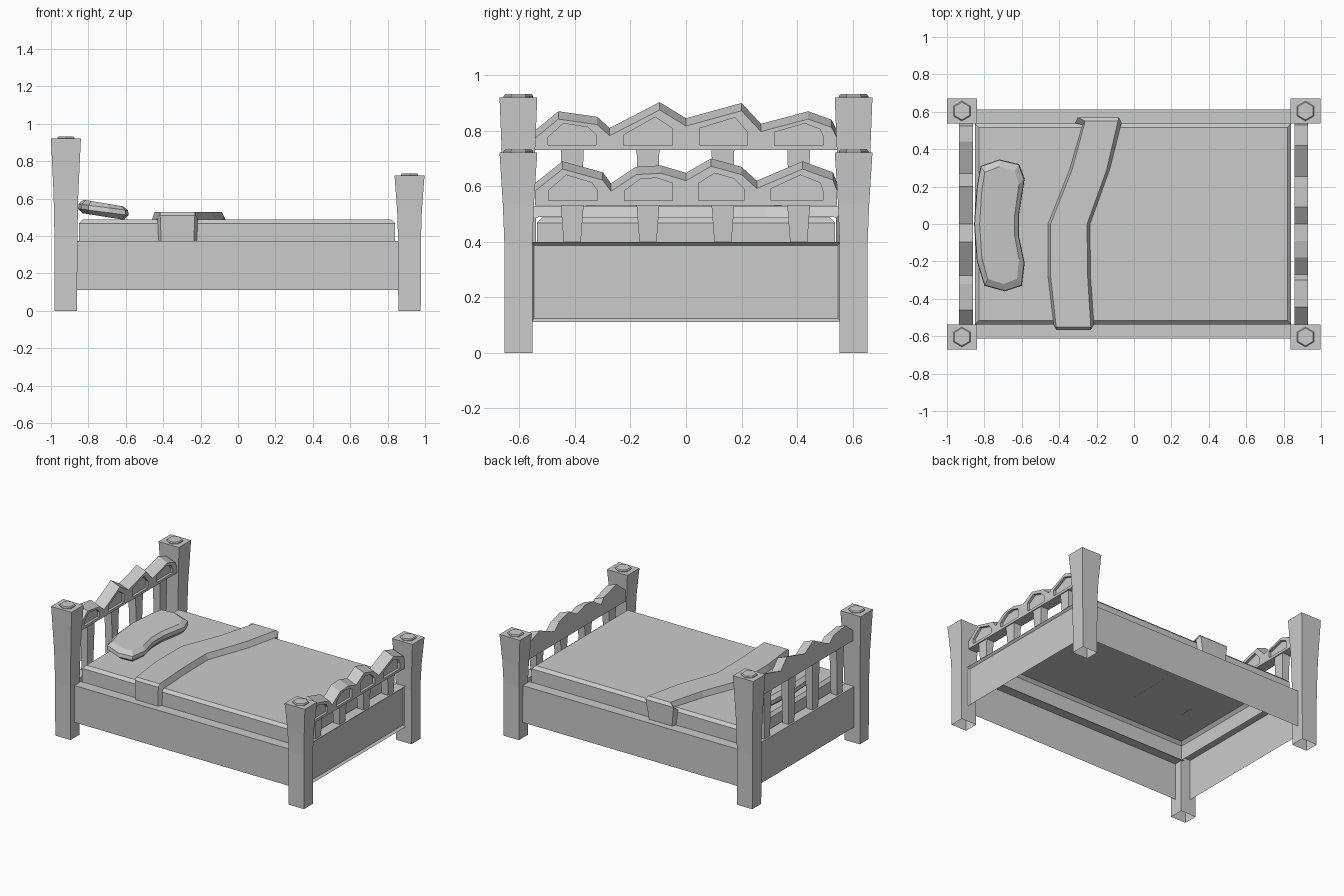
import bpy, bmesh, math

if "Cube" in bpy.data.objects:
    bpy.data.objects.remove(bpy.data.objects["Cube"])


def make(name, verts, faces, fix=True):
    me = bpy.data.meshes.new(name)
    me.from_pydata(verts, [], faces)
    ob = bpy.data.objects.new(name, me)
    bpy.context.collection.objects.link(ob)
    if fix:
        bm = bmesh.new()
        bm.from_mesh(me)
        bmesh.ops.remove_doubles(bm, verts=bm.verts, dist=1e-5)
        bmesh.ops.recalc_face_normals(bm, faces=bm.faces)
        bm.to_mesh(me)
        bm.free()
    return ob


def loft(name, rings, cap_start=True, cap_end=True):
    n = len(rings[0])
    verts = [v for r in rings for v in r]
    faces = [(k*n + i, k*n + (i+1) % n, (k+1)*n + (i+1) % n, (k+1)*n + i)
             for k in range(len(rings)-1) for i in range(n)]
    if cap_start:
        faces.append(tuple(range(n))[::-1])
    if cap_end:
        faces.append(tuple(range(len(verts)-n, len(verts))))
    return make(name, verts, faces)


def rect(cx, cy, hx, hy, z):
    return [(cx-hx, cy-hy, z), (cx+hx, cy-hy, z), (cx+hx, cy+hy, z), (cx-hx, cy+hy, z)]


# Flared posts (open underneath) with hexagonal caps
for end, cx, h in (("head", -0.92, 0.92), ("foot", 0.917, 0.722)):
    for side, cy in (("front", -0.604), ("back", 0.604)):
        loft(f"{end}_{side}_post",
             [rect(cx, cy, 0.06, 0.05, 0), rect(cx, cy, 0.061, 0.05, 0.38),
              rect(cx, cy, 0.066, 0.056, 0.38 + (h-0.38)*0.45),
              rect(cx, cy, 0.08, 0.068, h)], cap_start=False)
        hexa = lambda r, z: [(cx + r*math.sin(i*math.pi/3), cy + r*math.cos(i*math.pi/3), z)
                             for i in range(6)]
        loft(f"{end}_{side}_cap", [hexa(0.053, h-0.005), hexa(0.053, h+0.005), hexa(0.047, h+0.012)])

# Side rails: outer sheet and top ledge
for side, s in (("front", -1), ("back", 1)):
    prof = [(0.612, 0.11), (0.612, 0.372), (0.538, 0.372)]
    v = [(x, s*y, z) for y, z in prof for x in (-0.87, 0.87)]
    f = [(0, 1, 3, 2), (2, 3, 5, 4)]
    make(f"{side}_rail", v, f if s < 0 else [q[::-1] for q in f], fix=False)

# Head and foot panels: outer sheet and top ledge, the foot one with a recessed field
for end, xo, xi in (("head", -0.935, -0.862), ("foot", 0.93, 0.857)):
    v = [(x, y, z) for x, z in ((xo, 0.11), (xo, 0.40), (xi, 0.40)) for y in (-0.56, 0.56)]
    f = [(0, 1, 3, 2), (2, 3, 5, 4)]
    ob = make(f"{end}_panel", v, f if xo > 0 else [q[::-1] for q in f], fix=False)
    if end == "foot":
        bm = bmesh.new()
        bm.from_mesh(ob.data)
        bm.faces.ensure_lookup_table()
        bmesh.ops.inset_region(bm, faces=[bm.faces[0]], thickness=0.018, depth=-0.015,
                               use_boundary=True)
        bm.to_mesh(ob.data)
        bm.free()

# Arched boards with four recessed fields each, carried on tapered slats
head_arches = [[(-.545, .80), (-.46, .87), (-.32, .85), (-.275, .81)],
               [(-.275, .81), (-.095, .903), (0, .845)],
               [(0, .845), (.2, .90), (.27, .825)],
               [(.27, .825), (.44, .87), (.525, .84), (.545, .80)]]
foot_arches = [[(-.545, .61), (-.445, .69), (-.30, .65), (-.27, .61)],
               [(-.27, .61), (-.18, .67), (-.09, .675), (0, .648)],
               [(0, .648), (.09, .70), (.2, .67), (.255, .62)],
               [(.255, .62), (.42, .69), (.53, .65), (.545, .61)]]


def board(name, arches, xb, xf, zb):
    verts, faces = [], []

    def poly(pts):
        faces.append(tuple(range(len(verts), len(verts) + len(pts))))
        verts.extend(pts)

    def strip(a, b, closed):
        n = len(a)
        for i in range(n if closed else n-1):
            j = (i+1) % n
            poly([a[i], a[j], b[j], b[i]])

    for top in arches:
        y0, y1 = top[0][0], top[-1][0]
        c = (y0+y1)/2
        back = [(xb, y, z) for y, z in top]
        front = [(xf, y, z-0.028) for y, z in top]
        low = [(xf, y1, zb), (xf, y0, zb)]
        poly(back + [(xb, y1, zb), (xb, y0, zb)])
        strip(back, front, False)
        poly(low + [(xb, y0, zb), (xb, y1, zb)])
        ring = front + low
        inner = [(xf, c + (y-c)*0.64, zb + 0.018 + (z-zb)*0.7) for _, y, z in ring]
        deep = [(xf-0.018, y, z) for _, y, z in inner]
        strip(ring, inner, True)
        strip(inner, deep, True)
        poly(deep)
    for y, z in (arches[0][0], arches[-1][-1]):
        poly([(xb, y, z), (xf, y, z-0.028), (xf, y, zb), (xb, y, zb)])
    make(name, verts, faces)


for end, arches, xb, xf, zb in (("head", head_arches, -0.935, -0.862, 0.73),
                                ("foot", foot_arches, 0.857, 0.93, 0.53)):
    board(f"{end}_arched_board", arches, xb, xf, zb)
    for i, y in enumerate((-0.41, -0.137, 0.133, 0.406)):
        cx = (xb+xf)/2
        loft(f"{end}_slat_{i+1}", [rect(cx, y, 0.024, 0.031, 0.40),
                                   rect(cx, y, 0.029, 0.041, zb + 0.002)])

# Mattress: chamfered shell, open underneath
loft("mattress", [rect(-0.005, 0, 0.845, 0.537, 0.365), rect(-0.005, 0, 0.845, 0.537, 0.468),
                  rect(-0.005, 0, 0.825, 0.517, 0.488)], cap_start=False)

# Folded throw: left x, right x, then inner and outer (y, z) at each station
stations = [(-.425, -.22, (-.54, .375), (-.562, .37)),
            (-.43, -.215, (-.54, .485), (-.566, .51)),
            (-.43, -.215, (-.53, .49), (-.55, .528)),
            (-.46, -.232, (-.28, .487), (-.28, .528)),
            (-.46, -.235, (0, .487), (0, .528)),
            (-.345, -.13, (.29, .487), (.29, .528)),
            (-.275, -.07, (.53, .49), (.55, .528)),
            (-.315, -.065, (.54, .485), (.57, .51)),
            (-.30, -.09, (.54, .375), (.566, .37))]
loft("throw", [[(l, *a), (l+0.014, *b), (r-0.016, *b), (r, *a)] for l, r, a, b in stations])

# Pillow: faceted and tilted down toward the foot
outline = [(-.82, .31), (-.72, .345), (-.615, .32), (-.585, .24), (-.615, .05), (-.615, -.07),
           (-.585, -.21), (-.60, -.33), (-.69, -.36), (-.80, -.33), (-.84, -.2), (-.855, 0),
           (-.84, .2)]


def pillow_ring(s, dz):
    return [(-0.72 + (x+0.72)*s, y*(s+1)/2, 0.54 - 0.13*(x+0.72) + dz) for x, y in outline]


loft("pillow", [pillow_ring(0.82, -0.036), pillow_ring(1, -0.012),
                pillow_ring(0.98, 0.014), pillow_ring(0.78, 0.036)])
